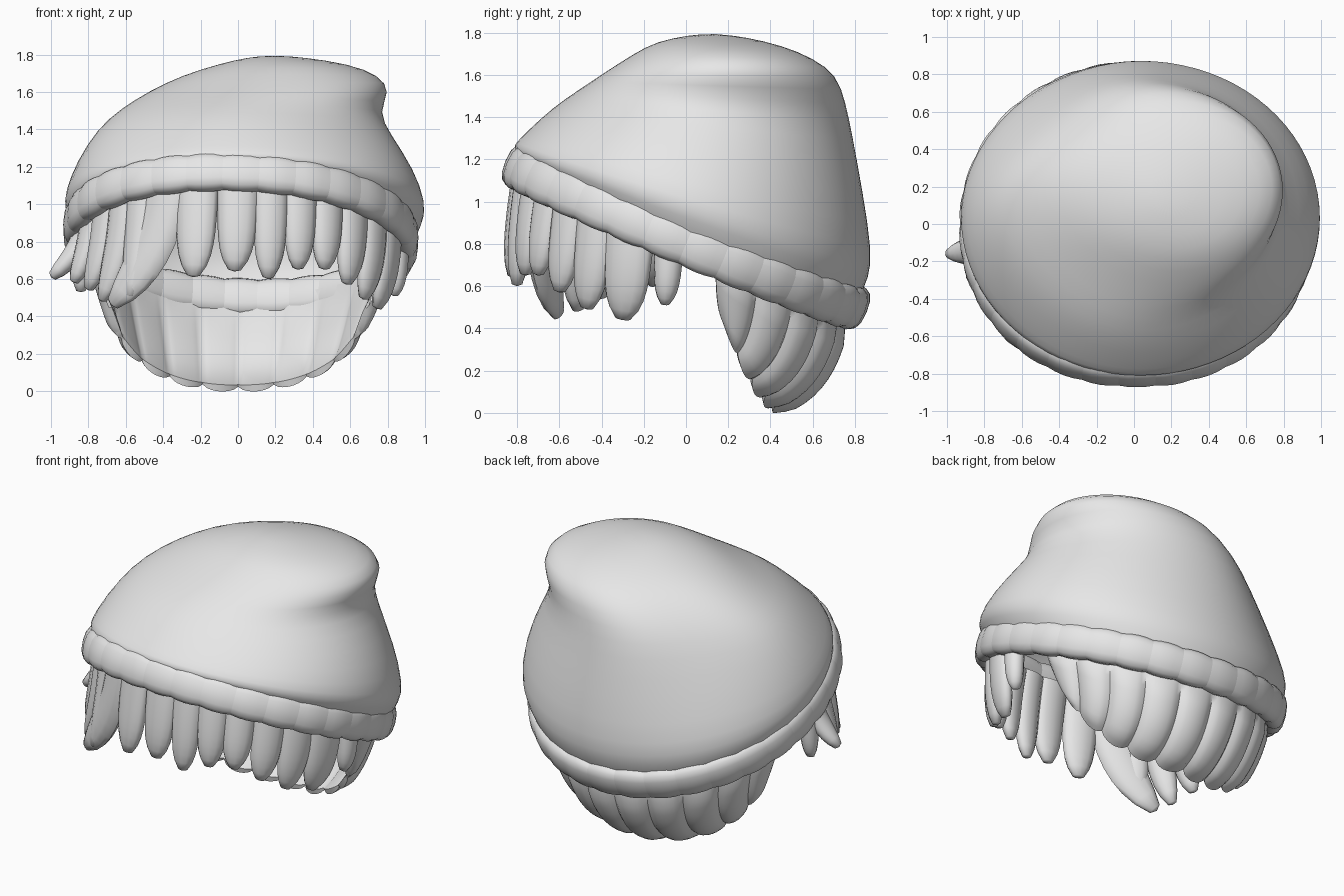
import bpy, math
from math import sin, cos, pi, radians
from mathutils import Vector

if "Cube" in bpy.data.objects:
    bpy.data.objects.remove(bpy.data.objects["Cube"])

grey = bpy.data.materials.new("soft_grey")
grey.diffuse_color = (0.8, 0.8, 0.8, 1)
grey.use_nodes = True
grey.node_tree.nodes["Principled BSDF"].inputs["Base Color"].default_value = grey.diffuse_color


def brim_z(x, y):
    """Height of the tilted plane the brim lies in."""
    return 0.835 - 0.42 * y - 0.04 * x


def loft(name, rings, close=False, start=None, end=None, angle=40):
    """Skin a list of equal rings, optionally joined in a loop or capped by points."""
    n, verts, faces = len(rings[0]), [p for r in rings for p in r], []
    m = len(rings)
    for i in range(m if close else m - 1):
        a, b = i * n, ((i + 1) % m) * n
        for j in range(n):
            k = (j + 1) % n
            faces.append((a + j, a + k, b + k, b + j))
    for tip, base, flip in ((start, 0, True), (end, (m - 1) * n, False)):
        if tip is not None:
            verts.append(tip)
            c = len(verts) - 1
            for j in range(n):
                e = (base + j, base + (j + 1) % n)
                faces.append((e[1], e[0], c) if flip else (e[0], e[1], c))
    me = bpy.data.meshes.new(name)
    me.from_pydata([tuple(v) for v in verts], [], faces)
    me.materials.append(grey)
    ob = bpy.data.objects.new(name, me)
    bpy.context.collection.objects.link(ob)
    bpy.ops.object.select_all(action='DESELECT')
    ob.select_set(True)
    bpy.context.view_layer.objects.active = ob
    bpy.ops.object.shade_smooth_by_angle(angle=radians(angle))
    return ob


# Slouchy hat: left x, right x, front y, back y, front z, back z,
# slouch (bulge to the back right) and tuck (flattening on the left diagonals)
levels = [(-0.90, 0.94, -0.79, 0.82, 1.20, 0.54, 0, 0),
          (-0.93, 0.99, -0.82, 0.87, 1.26, 0.64, 0, 0),
          (-0.93, 1.01, -0.81, 0.885, 1.28, 0.76, 0, 0.01),
          (-0.87, 0.95, -0.75, 0.84, 1.34, 1.05, 0, 0.05),
          (-0.76, 0.82, -0.63, 0.79, 1.45, 1.32, 0, 0.09),
          (-0.64, 0.74, -0.51, 0.75, 1.53, 1.47, 0.03, 0.10),
          (-0.48, 0.80, -0.39, 0.70, 1.61, 1.60, 0.06, 0.09),
          (-0.30, 0.74, -0.25, 0.59, 1.70, 1.68, 0.06, 0.05),
          (-0.10, 0.59, -0.14, 0.45, 1.76, 1.74, 0.04, 0),
          (0.05, 0.35, 0.02, 0.28, 1.79, 1.78, 0, 0)]
rings = []
for x0, x1, y0, y1, zf, zb, slouch, tuck in levels:
    ring = []
    for j in range(40):
        a = 2 * pi * j / 40
        k = 1 + slouch * max(0, cos(a - pi / 4)) ** 2
        if cos(a) < 0:
            k -= tuck * sin(2 * a) ** 2 * (1 if sin(a) > 0 else 0.5)
        x = (x0 + x1) / 2 + (x1 - x0) / 2 * cos(a) * k
        y = (y0 + y1) / 2 + (y1 - y0) / 2 * sin(a) * k
        roll = -0.04 * x * max(0, (1.6 - zf) / 0.4)
        ring.append((x, y, (zf + zb) / 2 + (zb - zf) / 2 * sin(a) + roll))
    rings.append(ring)
hat = loft("hat", rings, end=(0.19, 0.14, 1.795), angle=80)
sub = hat.modifiers.new("smooth", 'SUBSURF')
sub.levels = sub.render_levels = 1

# Ribbed brim: rounded section swept round the tilted ellipse, creased between ribs
up = Vector((0.04, 0.42, 1)).normalized()
RIBS, STEPS, SIDES = 30, 4, 14
rings = []
for i in range(RIBS * STEPS):
    a = 2 * pi * i / (RIBS * STEPS)
    k = 1 + 0.02 * abs(sin(2 * a)) * (1 if sin(a) < 0 else 0.2)
    x, y = 0.015 + 0.885 * k * cos(a), 0.795 * k * sin(a)
    c = Vector((x, y, brim_z(x, y)))
    out = Vector((cos(a) / 0.885, sin(a) / 0.795, 0))
    out = (out - up * out.dot(up)).normalized()
    f = (0.93, 1.0, 1.02, 1.0)[i % STEPS]
    ring = []
    for j in range(SIDES):
        b = 2 * pi * j / SIDES
        u, v = cos(b), sin(b)
        ring.append(c + out * 0.064 * f * math.copysign(abs(u) ** 0.8, u)
                    + up * 0.105 * f * math.copysign(abs(v) ** 0.8, v))
    rings.append(ring)
brim = loft("brim", rings, close=True, angle=50)
for e in brim.data.edges:
    r0, r1 = (v // SIDES for v in e.vertices)
    if r0 == r1 and r0 % STEPS == 0:
        e.use_edge_sharp = True


def bezier(p0, p1, p2, t):
    return p0 * (1 - t) ** 2 + p1 * 2 * t * (1 - t) + p2 * t * t


def lock(name, p0, p1, p2, side, width, thick, profile):
    """Flattened hair lock along a three-point curve."""
    p0, p1, p2 = Vector(p0), Vector(p1), Vector(p2)
    rings = []
    for i, f in enumerate(profile):
        t = i / (len(profile) - 1) * 0.98
        p = bezier(p0, p1, p2, t)
        tan = ((p1 - p0) * (1 - t) + (p2 - p1) * t).normalized()
        s = (side - tan * side.dot(tan)).normalized()
        nrm = s.cross(tan)
        rings.append([p + s * width * f * cos(2 * pi * j / 12)
                      + nrm * thick * f ** 0.7 * sin(2 * pi * j / 12) for j in range(12)])
    loft(name, rings, start=p0, end=p2, angle=60)


# Fringe and side locks: start angle from the front, tip position, half width
POINTED = (1.1, 1.08, 1.06, 1.04, 1.01, 0.98, 0.92, 0.82, 0.64, 0.33)
fringe = [(-16, (-0.24, -0.80, 0.61), 0.110), (-1, (-0.02, -0.82, 0.64), 0.105),
          (11, (0.16, -0.80, 0.60), 0.090), (22, (0.32, -0.76, 0.65), 0.090),
          (33, (0.46, -0.70, 0.65), 0.090), (45, (0.58, -0.60, 0.57), 0.095),
          (57, (0.67, -0.47, 0.49), 0.100), (70, (0.74, -0.30, 0.44), 0.115),
          (84, (0.83, -0.10, 0.51), 0.065),
          (-28, (-0.68, -0.60, 0.46), 0.125), (-39, (-0.58, -0.66, 0.50), 0.085),
          (-48, (-0.73, -0.51, 0.48), 0.085), (-59, (-0.80, -0.40, 0.54), 0.085),
          (-71, (-0.88, -0.28, 0.58), 0.080), (-80, (-1.0, -0.16, 0.61), 0.075),
          (-84, (-0.84, -0.09, 0.53), 0.060)]
for i, (deg, tip, w) in enumerate(fringe):
    a = radians(deg)
    x, y = 0.015 + 0.84 * sin(a), -0.76 * cos(a)
    z = brim_z(x, y)
    mid = (x * 1.02, y * 1.07, tip[2] + 0.45 * (z - tip[2]))
    lock("fringe_lock_%d" % (i + 1), (x, y, z), mid, tip,
         Vector((cos(a), sin(a), 0)), w, 0.055, POINTED)

# Back hair: one scalloped shell curling in toward the neck
LOCKS, PER, DOWN, SPAN = 10, 8, 12, radians(79)
rings = []
for i in range(LOCKS * PER + 1):
    u = i / (LOCKS * PER)
    a = SPAN * (2 * u - 1)
    s = abs(2 * u - 1)
    bulge = abs(sin(pi * LOCKS * u)) ** 0.6
    x, y = 0.01 + 0.83 * sin(a), 0.75 * cos(a)
    p0 = Vector((x, y, brim_z(x, y)))
    p2 = Vector((0.69 * sin(a), 0.42 - 0.25 * s ** 1.3, 0.02 + 0.42 * s ** 2.2))
    p1 = Vector((x * 0.89, y * 0.94, p2.z + 0.07))
    outer, inner = [], []
    for j in range(DOWN + 1):
        v = j / DOWN
        t = v * (0.94 + 0.06 * bulge)
        p = bezier(p0, p1, p2, t)
        tan = ((p1 - p0) * (1 - t) + (p2 - p1) * t).normalized()
        side = Vector((-cos(a), sin(a), 0))
        nrm = tan.cross((side - tan * side.dot(tan)).normalized())
        if nrm.dot(Vector((sin(a), cos(a), -0.5))) < 0:
            nrm = -nrm
        full = min(1, v * 4) * (1 - 0.5 * max(0, v - 0.85) / 0.15)
        outer.append(p + nrm * (0.006 + 0.036 * bulge * full))
        inner.append(p + nrm * (-0.006 - 0.016 * bulge * full))
    rings.append(outer + inner[::-1])
loft("back_hair", rings, angle=45)
